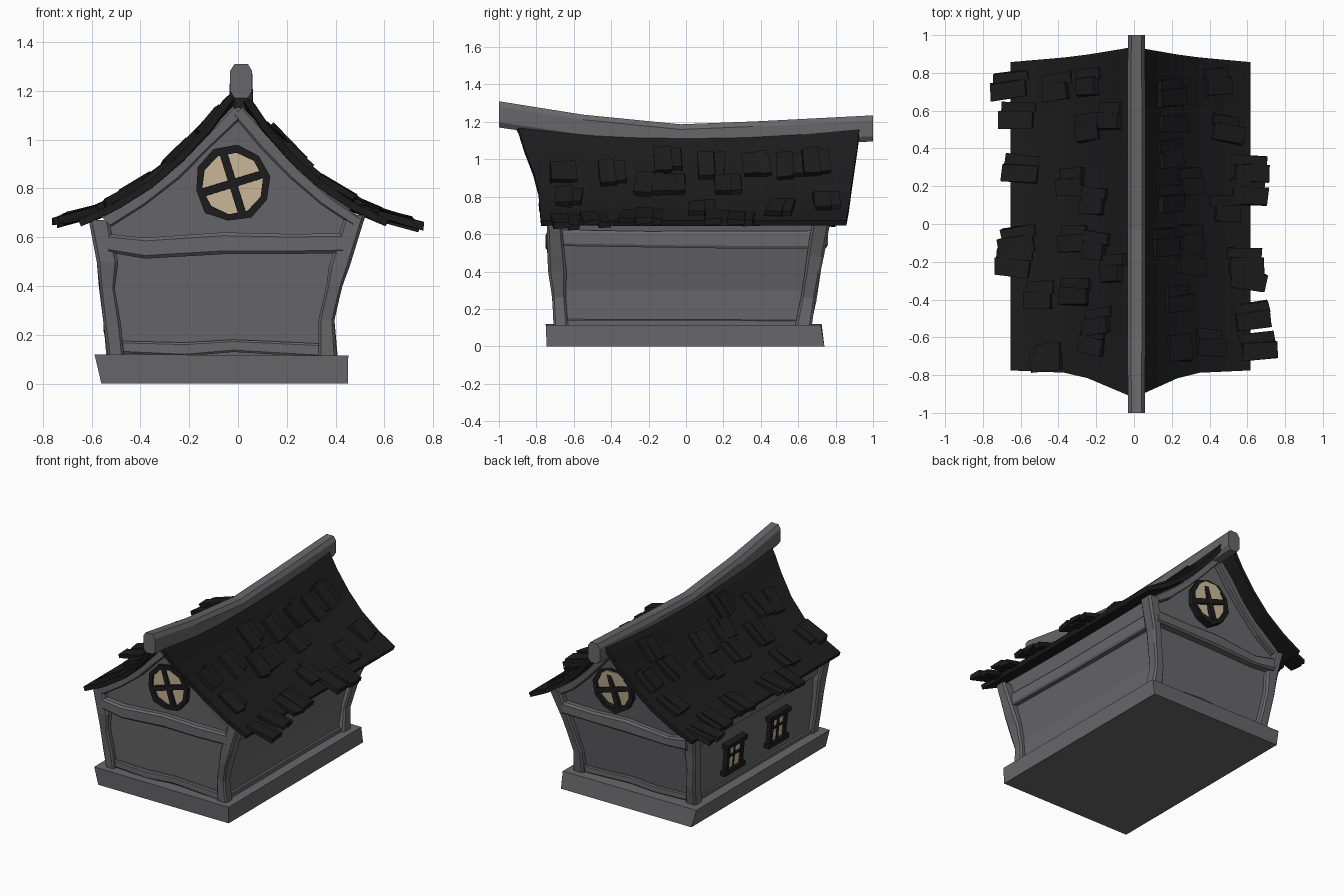
import bpy, bmesh, math, random
from mathutils import Matrix, Vector, Euler

if "Cube" in bpy.data.objects:
    bpy.data.objects.remove(bpy.data.objects["Cube"])

random.seed(4)
X, Y, Z = Vector((1, 0, 0)), Vector((0, 1, 0)), Vector((0, 0, 1))


def material(name, rgb):
    m = bpy.data.materials.new(name)
    m.diffuse_color = (*rgb, 1)
    m.use_nodes = True
    m.node_tree.nodes["Principled BSDF"].inputs["Base Color"].default_value = m.diffuse_color
    return m


GREY = material("grey_plaster_and_timber", (0.137, 0.137, 0.144))
DARK = material("dark_shingle", (0.0115, 0.0115, 0.0115))
TAN = material("tan_glass", (0.62, 0.50, 0.33))


def finish(name, bm, mat, recalc=True):
    if recalc:
        bmesh.ops.recalc_face_normals(bm, faces=bm.faces)
    me = bpy.data.meshes.new(name)
    bm.to_mesh(me)
    bm.free()
    me.materials.append(mat)
    ob = bpy.data.objects.new(name, me)
    bpy.context.collection.objects.link(ob)
    return ob


def loft(bm, rings):
    """Skin a list of equal closed rings and cap both ends."""
    vs = [[bm.verts.new(p) for p in r] for r in rings]
    n = len(vs[0])
    for a, b in zip(vs, vs[1:]):
        for i in range(n):
            bm.faces.new((a[i], a[(i + 1) % n], b[(i + 1) % n], b[i]))
    bm.faces.new(vs[0])
    bm.faces.new(vs[-1])


def beam(name, pts, u, v, w, d, jitter=0.006, c=0.3, mat=GREY):
    """Rough-hewn beam: chamfered section (w along u, d along v) along a path."""
    sec = [(1, 1 - c), (1 - c, 1), (c - 1, 1), (-1, 1 - c),
           (-1, c - 1), (c - 1, -1), (1 - c, -1), (1, c - 1)]
    rings = []
    for p in pts:
        ww = w / 2 + random.uniform(-jitter, jitter)
        dd = d / 2 + random.uniform(-jitter, jitter)
        rings.append([Vector(p) + u * a * ww + v * b * dd for a, b in sec])
    bm = bmesh.new()
    loft(bm, rings)
    return finish(name, bm, mat)


def add_box(bm, M, size, jitter=0.0):
    r = bmesh.ops.create_cube(bm, size=1, matrix=M @ Matrix.Diagonal((*size, 1)))
    for v in r["verts"]:
        v.co += Vector([random.uniform(-jitter, jitter) for _ in range(3)])


def lerp(table, x):
    for (x0, z0), (x1, z1) in zip(table, table[1:]):
        if x <= x1:
            break
    return z0 + (z1 - z0) * (x - x0) / (x1 - x0)


# Stone base, wider at the top left
bm = bmesh.new()
loft(bm, [[(-.56, -.745, 0), (.45, -.745, 0), (.45, .74, 0), (-.56, .74, 0)],
          [(-.588, -.75, .12), (.452, -.75, .115), (.45, .72, .115), (-.588, .725, .12)]])
finish("base", bm, GREY)


# Walls with curved gables, leaning outwards
def end_y(s, z):
    t = z - .12
    return -.67 - .065 * t if s < 0 else .63 + .17 * t


outline = [(-.50, .1), (.365, .1), (.37, .3), (.46, .715), (.36, .80), (.24, .89), (.12, 1.01),
           (0, 1.14), (-.12, 1.01), (-.24, .89), (-.36, .80), (-.54, .685), (-.525, .35)]
bm = bmesh.new()
loft(bm, [[(x, end_y(s, z), z) for x, z in outline] for s in (-1, 1)])
finish("walls", bm, GREY)

# Corner posts, horizontal beams and gable rafters for both ends
left = [(-.50, .11), (-.515, .24), (-.535, .39), (-.535, .5), (-.57, .67)]
right = [(.367, .11), (.362, .26), (.395, .40), (.415, .48), (.48, .69)]
rafter = [(.50, .665), (.37, .75), (.24, .86), (.12, .985), (0, 1.115)]
for s, tag in ((-1, "front"), (1, "back")):
    for side, path in (("left", left), ("right", right)):
        beam(f"{tag}_{side}_post", [(x, end_y(s, z), z) for x, z in path], X, Y, .075, .085, .008)
    beam(f"{tag}_upper_beam", [(x, end_y(s, .57) + s * .008, z) for x, z in
                               ((-.53, .575), (-.38, .555), (-.06, .575), (.2, .572), (.43, .575))],
         Z, Y, .08, .08)
    beam(f"{tag}_lower_beam", [(x, end_y(s, .15), z) for x, z in
                               ((-.49, .15), (-.22, .14), (-.02, .155), (.36, .135))],
         Z, Y, .05, .04, .004)
    for k, side in ((-1, "left"), (1, "right")):
        beam(f"{tag}_{side}_rafter", [(k * x * (1.08 if k < 0 else .97), end_y(s, z) + s * .01, z)
                                      for x, z in rafter],
             Vector((k * .7, 0, .7)), Y, .055, .06, .005)
for tag, xt, xb in (("left", -.535, -.505), ("right", .43, .37)):
    beam(f"{tag}_upper_beam", [(xt, y, z) for y, z in ((-.68, .58), (-.2, .572), (.3, .57), (.68, .57))],
         Z, X, .09, .055, .003)
    beam(f"{tag}_lower_beam", [(xb, y, .125) for y in (-.65, -.2, .2, .62)], Z, X, .035, .03, .003)

# Sagging curved roof sheet
PROFILE = [(0, 1.165), (.06, 1.115), (.13, 1.022), (.24, .91), (.36, .812), (.5, .73), (.64, .672)]
FRONT = [(0, -.92), (.3, -.79), (.64, -.775)]
BACK = [(0, .937), (.3, .887), (.64, .857)]


def roof_z(x, y):
    a = abs(x) / (.655 if x < 0 else .617) * .64
    return lerp(PROFILE, a) + .06 * y * y * max(0, 1 - a / .64)


xs = [-a * .655 / .64 for a, _ in PROFILE[:0:-1]] + [a * .617 / .64 for a, _ in PROFILE]
bm = bmesh.new()
grid = []
for x in xs:
    a = abs(x) * .64 / (.655 if x < 0 else .617)
    y0, y1 = lerp(FRONT, a), lerp(BACK, a)
    grid.append([bm.verts.new((x, y0 + (y1 - y0) * j / 6, roof_z(x, y0 + (y1 - y0) * j / 6)))
                 for j in range(7)])
for a, b in zip(grid, grid[1:]):
    for j in range(6):
        bm.faces.new((a[j], b[j], b[j + 1], a[j + 1]))
roof = finish("roof", bm, DARK, recalc=False)
mod = roof.modifiers.new("thickness", "SOLIDIFY")
mod.thickness, mod.offset = .03, -1

# Loose shingles: plan positions, each with a thinner neighbour tucked beside it
tiles_left = [(-.66, .73), (-.62, .57), (-.60, .29), (-.62, -.09), (-.64, -.21), (-.41, .72),
              (-.24, .75), (-.235, .51), (-.12, .57), (-.33, .22), (-.21, .12), (-.32, -.08),
              (-.2, -.12), (-.11, -.24), (-.5, -.38), (-.31, -.36), (-.19, -.52), (-.215, -.62),
              (-.46, -.71)]
tiles_right = [(.62, .29), (.61, .17), (.59, -.2), (.60, -.28), (.63, -.49), (.66, -.65),
               (.44, .75), (.19, .69), (.2, .55), (.49, .5), (.19, .37), (.3, .22), (.19, .13),
               (.49, .08), (.16, -.1), (.3, -.08), (.3, -.2), (.23, -.4), (.4, -.63), (.24, -.66)]
bm = bmesh.new()
for x, y in tiles_left + tiles_right:
    k = 1 if x > 0 else -1
    slope = (roof_z(x + .04 * k, y) - roof_z(x - .04 * k, y)) / .08 * k * k
    if abs(x) > .55:
        slope = -.33
    down = Vector((k, 0, slope + .06)).normalized()
    normal = down.cross(Y) * k
    if normal.z < 0:
        normal.negate()
    side = normal.cross(down)
    turn = Matrix.Rotation(random.uniform(-.16, .16), 4, "Z")
    for dy, dx, w, lift in ((-.022, .0, .09, .016), (.045, -.012, .06, .008)):
        p = Vector((x, y, roof_z(x, y))) + normal * lift + Y * dy + down * dx
        M = Matrix((down, side, normal)).transposed().to_4x4()
        length = .19 if abs(x) > .55 else random.uniform(.14, .19)
        add_box(bm, Matrix.Translation(p) @ M @ turn, (length, w, .03), .006)
finish("roof_shingles", bm, DARK)

# Ridge beam
beam("ridge_beam", [(.013, -1, 1.24), (.013, -.55, 1.172), (.013, -.03, 1.118), (.013, .36, 1.135),
                    (.013, 1, 1.165)], X, Z, .092, .135, .003, .4)

# Round gable windows: irregular ring, cross bars and glass
for s, tag in ((-1, "front"), (1, "back")):
    c = Vector((.022 * s, end_y(s, .82), .82))
    bm = bmesh.new()
    N = 10
    rows = []
    for i in range(N):
        r = .158 + random.uniform(-.008, .008)
        t = 2 * math.pi * (i + .3) / N
        d = Vector((math.cos(t), 0, math.sin(t)))
        rows.append([bm.verts.new(c + d * q + Y * s * o)
                     for q, o in ((r, -.03), (r, .03), (.127, .03), (.127, -.03))])
    for i in range(N):
        a, b = rows[i], rows[(i + 1) % N]
        for j in range(4):
            bm.faces.new((a[j], b[j], b[(j + 1) % 4], a[(j + 1) % 4]))
    for tilt in (.3 * s, math.pi / 2 + .3 * s):
        add_box(bm, Matrix.Translation(c + Y * s * .016) @ Matrix.Rotation(tilt, 4, "Y"),
                (.26, .028, .032), .002)
    finish(f"{tag}_round_window_frame", bm, DARK)
    bm = bmesh.new()
    lean = -.065 if s < 0 else .17
    loft(bm, [[c + Vector((.135 * math.cos(2 * math.pi * i / N),
                           s * o + lean * .135 * math.sin(2 * math.pi * i / N),
                           .135 * math.sin(2 * math.pi * i / N)))
               for i in range(N)] for o in (.006, .014)])
    finish(f"{tag}_round_window_glass", bm, TAN)

# Two small windows in the left wall
for y, z, tag in ((.24, .315, "rear"), (-.24, .325, "fore")):
    M = Matrix.Translation((-.52, y, z)) @ Euler((0, -.1, 0)).to_matrix().to_4x4()
    bm = bmesh.new()
    parts = [((-.012, -.077, 0), (.04, .03, .20)), ((-.012, .077, 0), (.04, .03, .20)),
             ((-.015, 0, .095), (.05, .225, .032)), ((-.015, 0, -.095), (.05, .225, .032)),
             ((-.012, 0, 0), (.024, .018, .18)), ((-.012, 0, .01), (.024, .14, .018))]
    for p, size in parts:
        add_box(bm, M @ Matrix.Translation(p), size, .003)
    finish(f"{tag}_side_window_frame", bm, DARK)
    bm = bmesh.new()
    add_box(bm, M @ Matrix.Translation((-.014, 0, 0)), (.009, .14, .18))
    finish(f"{tag}_side_window_glass", bm, TAN)
